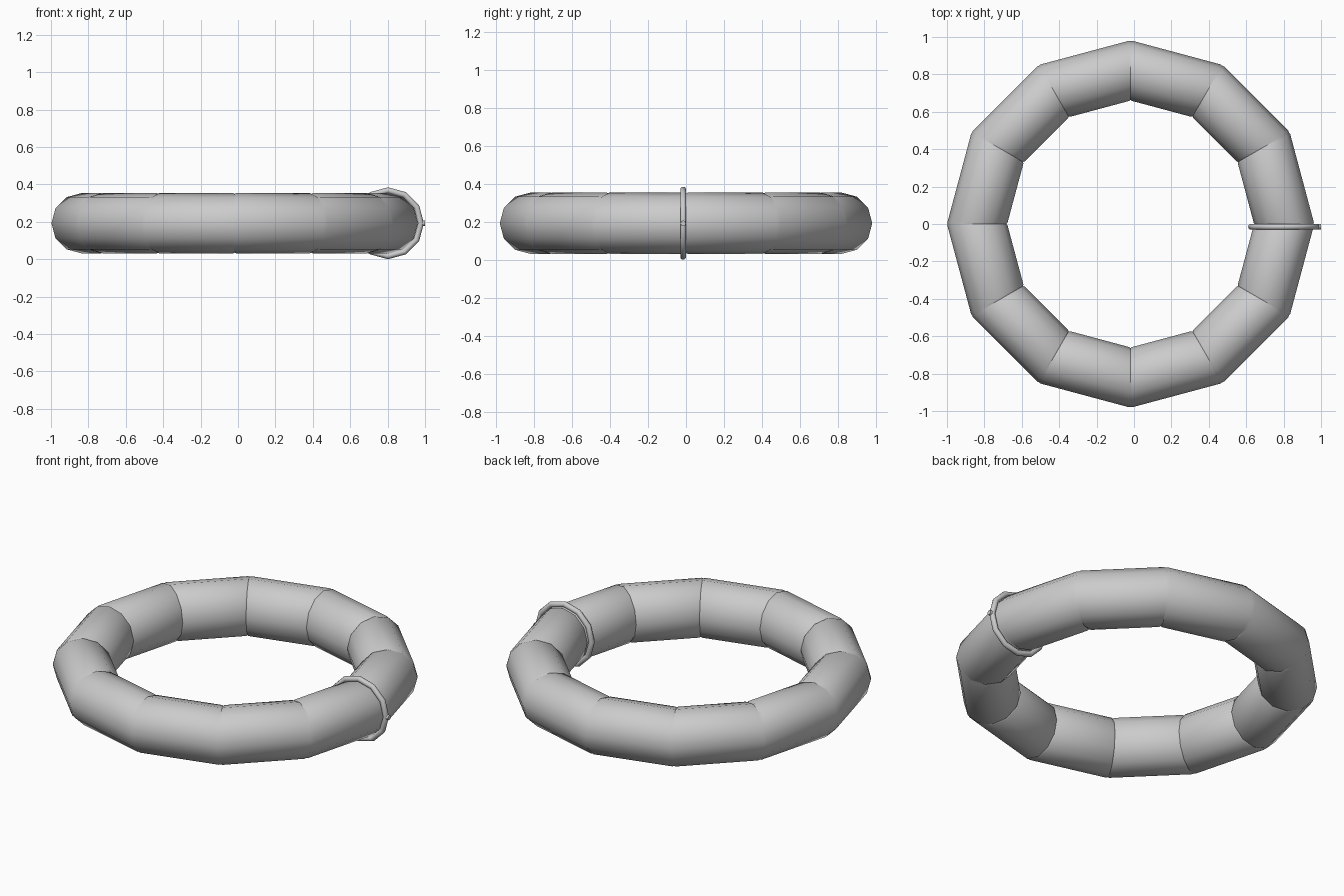
import bpy, bmesh
from math import cos, sin, pi
from mathutils import Vector

if "Cube" in bpy.data.objects:
    bpy.data.objects.remove(bpy.data.objects["Cube"])

SEG = 12                      # straight tube pieces, and sides of each cross-section
CENTRE = Vector((-0.018, 0, 0.192))
R, TUBE = 0.821, 0.161


def section(i, radius):
    """Polygon cross-section of the tube at joint i."""
    a = 2 * pi * i / SEG
    out = Vector((cos(a), sin(a), 0))
    return [CENTRE + out * (R + radius * cos(2 * pi * k / SEG))
            + Vector((0, 0, radius * sin(2 * pi * k / SEG))) for k in range(SEG)]


def smooth(obj, angle):
    bpy.ops.object.select_all(action='DESELECT')
    obj.select_set(True)
    bpy.context.view_layer.objects.active = obj
    bpy.ops.object.shade_smooth_by_angle(angle=angle)


# Main ring: mitred straight pieces with a fine groove at every joint
bm = bmesh.new()
rings = []
for i in range(SEG):
    a, b = section(i, TUBE), section(i + 1, TUBE)
    for pts in (section(i, TUBE - 0.004),
                [p.lerp(q, 0.02) for p, q in zip(a, b)],
                [p.lerp(q, 0.98) for p, q in zip(a, b)]):
        rings.append([bm.verts.new(p) for p in pts])
for r, s in zip(rings, rings[1:] + rings[:1]):
    for k in range(SEG):
        n = (k + 1) % SEG
        bm.faces.new((r[k], s[k], s[n], r[n]))
bmesh.ops.recalc_face_normals(bm, faces=bm.faces)
mesh = bpy.data.meshes.new("segmented_ring")
bm.to_mesh(mesh)
bm.free()
ring = bpy.data.objects.new("segmented_ring", mesh)
bpy.context.collection.objects.link(ring)
smooth(ring, 0.56)

# Thin hoop clasped around the tube
clasp_at = CENTRE + Vector((R - 0.001, -0.015, 0))
bpy.ops.mesh.primitive_torus_add(major_segments=12, minor_segments=10,
                                 major_radius=0.176, minor_radius=0.016,
                                 location=clasp_at, rotation=(pi / 2, 0, 0))
hoop = bpy.context.object
hoop.name = "clasp_hoop"
smooth(hoop, 0.68)

# Small pin on the outside of the hoop
bpy.ops.mesh.primitive_cylinder_add(vertices=12, radius=0.014, depth=0.03,
                                    location=(0.985, clasp_at.y, clasp_at.z),
                                    rotation=(0, pi / 2, 0))
pin = bpy.context.object
pin.name = "clasp_pin"
smooth(pin, 0.6)
